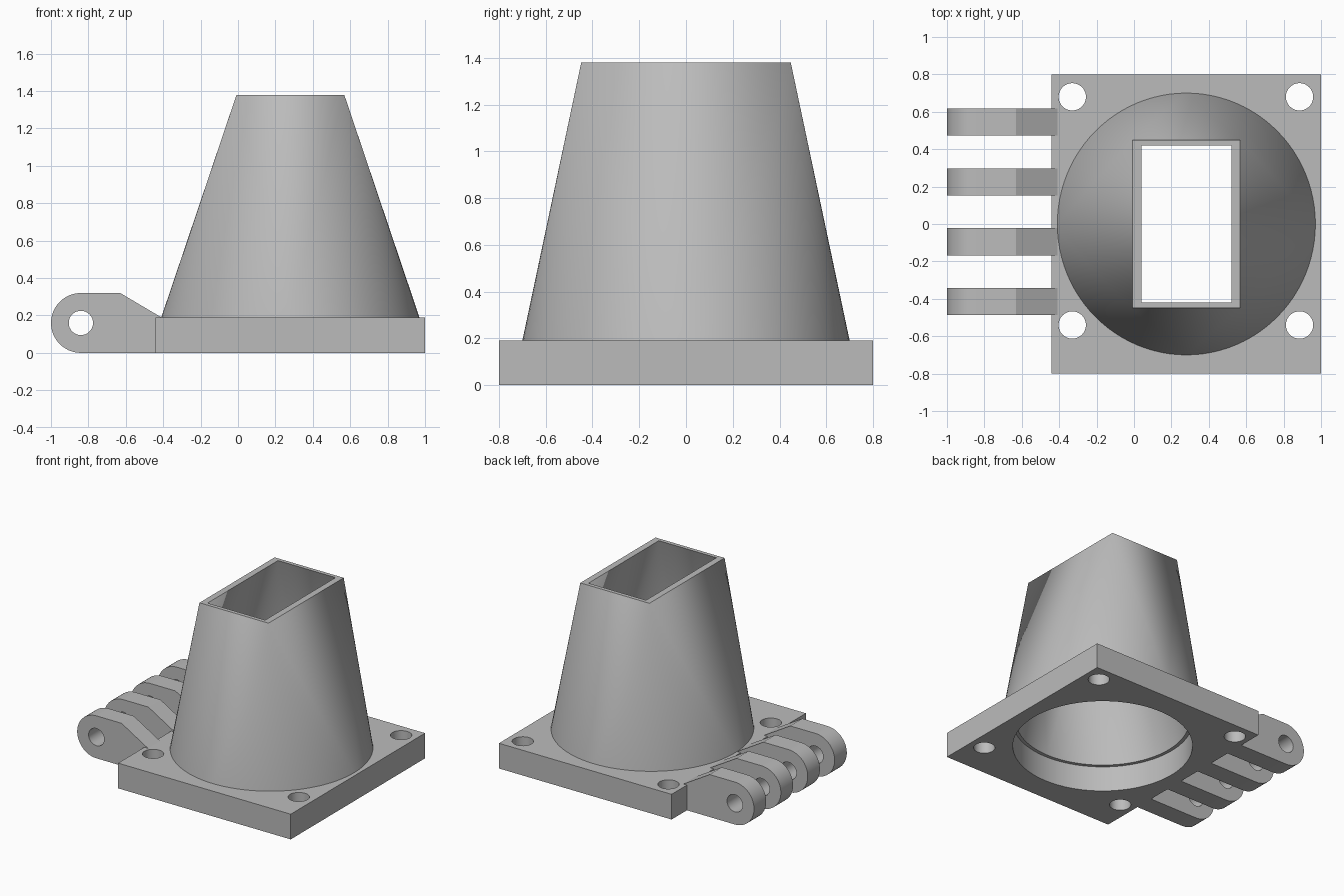
import bpy, bmesh
from math import sin, cos, pi, radians

if "Cube" in bpy.data.objects:
    bpy.data.objects.remove(bpy.data.objects["Cube"], do_unlink=True)

CX = 0.28        # centre of the duct and plate in x
PLATE = 0.19     # plate thickness
TOP = 1.38

grey = bpy.data.materials.new("light_grey")
grey.use_nodes = True
grey.diffuse_color = (0.5, 0.5, 0.5, 1)
grey.node_tree.nodes["Principled BSDF"].inputs["Base Color"].default_value = (0.5, 0.5, 0.5, 1)


def arc(x, y, r, start=0.0, end=2 * pi, n=48, closed=True):
    steps = n if closed else n - 1
    return [(x + r * cos(start + (end - start) * i / steps),
             y + r * sin(start + (end - start) * i / steps)) for i in range(n)]


def finish(obj):
    bm = bmesh.new()
    bm.from_mesh(obj.data)
    bmesh.ops.remove_doubles(bm, verts=bm.verts, dist=0.0005)
    bmesh.ops.recalc_face_normals(bm, faces=bm.faces)
    bm.to_mesh(obj.data)
    bm.free()
    obj.data.materials.clear()
    obj.data.materials.append(grey)
    bpy.ops.object.select_all(action='DESELECT')
    obj.select_set(True)
    bpy.context.view_layer.objects.active = obj
    bpy.ops.object.shade_smooth_by_angle(angle=radians(30))


def prism(name, loops, depth, location, rotation=(0, 0, 0)):
    """Extrude an outline with holes, centred on its own plane."""
    curve = bpy.data.curves.new(name, 'CURVE')
    curve.dimensions = '2D'
    curve.fill_mode = 'BOTH'
    curve.extrude = depth / 2
    for loop in loops:
        spline = curve.splines.new('POLY')
        spline.points.add(len(loop) - 1)
        for point, (x, y) in zip(spline.points, loop):
            point.co = (x, y, 0, 1)
        spline.use_cyclic_u = True
    obj = bpy.data.objects.new(name, curve)
    bpy.context.collection.objects.link(obj)
    obj.location, obj.rotation_euler = location, rotation
    bpy.ops.object.select_all(action='DESELECT')
    obj.select_set(True)
    bpy.context.view_layer.objects.active = obj
    bpy.ops.object.convert(target='MESH')
    finish(bpy.context.view_layer.objects.active)


# Mounting plate with bore and four screw holes
outline = [(-0.44, -0.8), (1, -0.8), (1, 0.8), (-0.44, 0.8)]
screws = [arc(x, y, 0.073) for x in (-0.33, 0.885) for y in (-0.54, 0.68)]
prism("mounting_plate", [outline, arc(CX, 0, 0.615, n=96)] + screws,
      PLATE, (0, 0, PLATE / 2))

# Hinge fingers with rounded ends and a pin hole
profile = arc(-0.84, 0.16, 0.16, pi / 2, 3 * pi / 2, 24, closed=False)
profile += [(-0.44, 0), (-0.44, PLATE), (-0.41, PLATE), (-0.63, 0.32)]
for i in range(4):
    prism(f"hinge_finger_{i + 1}", [profile, arc(-0.84, 0.16, 0.065, n=32)],
          0.145, (0, -0.415 + 0.32 * i, 0), (pi / 2, 0, 0))


# Round-to-rectangular duct: outer and inner walls joined by rims
def wall(bm, radius_x, radius_y, half_x, half_y, n=96):
    ring = [bm.verts.new((CX + radius_x * x, radius_y * y, PLATE)) for x, y in arc(0, 0, 1, n=n)]
    corners = [bm.verts.new((CX + sx * half_x, sy * half_y, TOP))
               for sx, sy in ((1, 1), (-1, 1), (-1, -1), (1, -1))]
    quarter = n // 4
    for k, corner in enumerate(corners):
        for i in range(k * quarter, (k + 1) * quarter):
            bm.faces.new((ring[i], ring[(i + 1) % n], corner))
        bm.faces.new((corner, ring[(k + 1) * quarter % n], corners[(k + 1) % 4]))
    return ring, corners


bm = bmesh.new()
outer = wall(bm, 0.69, 0.7, 0.288, 0.448)
inner = wall(bm, 0.59, 0.59, 0.24, 0.419)
for a, b in zip(outer, inner):
    for i in range(len(a)):
        j = (i + 1) % len(a)
        bm.faces.new((a[i], a[j], b[j], b[i]))
mesh = bpy.data.meshes.new("duct")
bm.to_mesh(mesh)
bm.free()
duct = bpy.data.objects.new("duct", mesh)
bpy.context.collection.objects.link(duct)
finish(duct)
